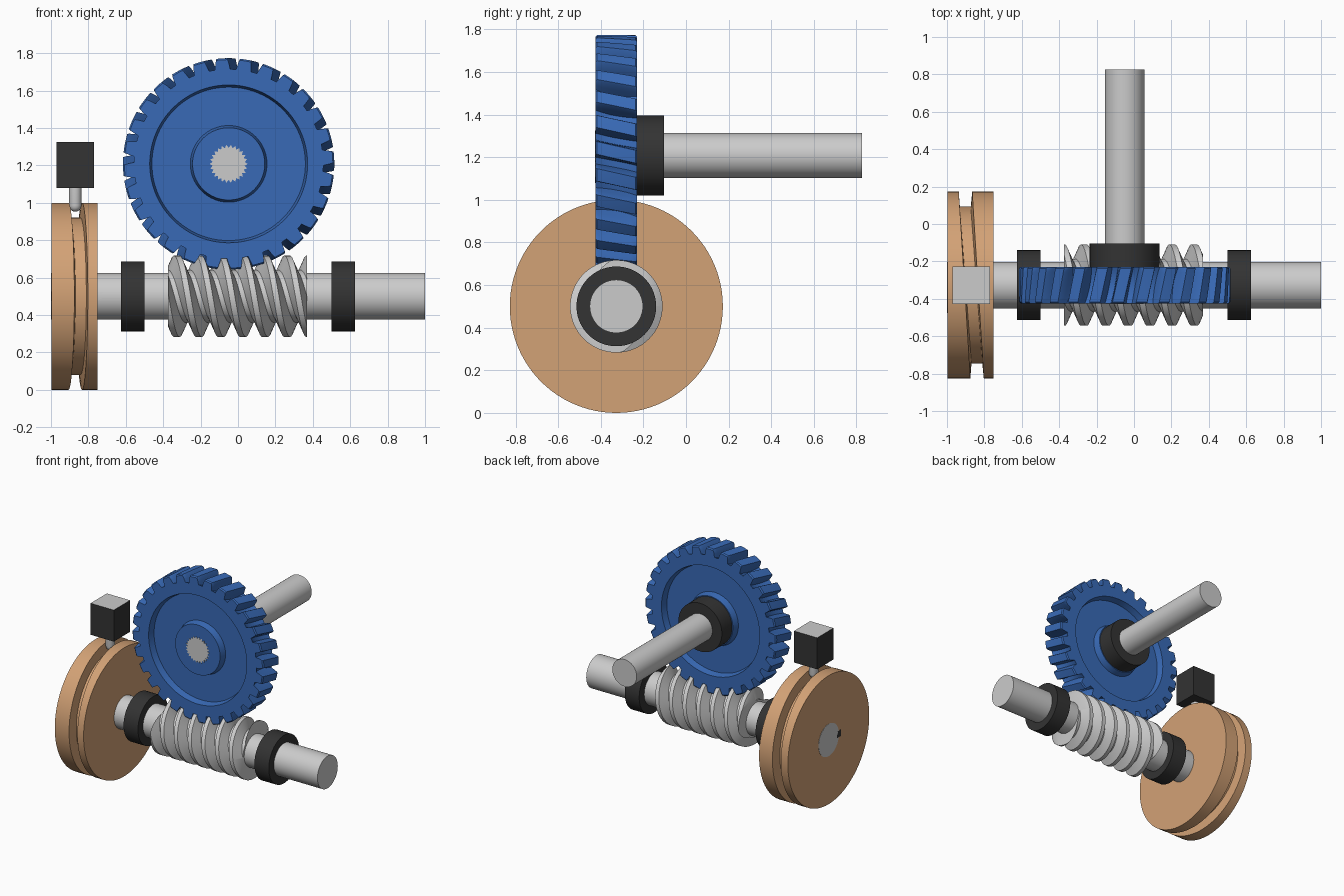
import bpy, bmesh
from math import sin, cos, pi, sqrt, radians, floor
from mathutils import Vector

if "Cube" in bpy.data.objects:
    bpy.data.objects.remove(bpy.data.objects["Cube"])


def material(name, rgb):
    m = bpy.data.materials.new(name)
    m.use_nodes = True
    m.diffuse_color = (*rgb, 1)
    m.node_tree.nodes["Principled BSDF"].inputs["Base Color"].default_value = (*rgb, 1)
    return m


BLUE = material("gear blue", (0.04, 0.144, 0.47))
STEEL = material("steel grey", (0.6, 0.6, 0.6))
TAN = material("cam tan", (0.65, 0.36, 0.18))
BLACK = material("collar black", (0.033, 0.033, 0.033))

YC = -0.327          # plane shared by the worm axis and the wheel
WORM_Z = 0.5
GEAR_X, GEAR_Z = -0.05, 1.208


def on_x(x, r, a):
    """Point around the worm axis; angle runs from top towards the front."""
    return Vector((x, YC - r * sin(a), WORM_Z + r * cos(a)))


def on_y(y, r, a):
    """Point around the wheel axis; clockwise from top as seen in front."""
    return Vector((GEAR_X + r * sin(a), y, GEAR_Z + r * cos(a)))


def finish(name, bm, mat):
    bmesh.ops.recalc_face_normals(bm, faces=bm.faces)
    mesh = bpy.data.meshes.new(name)
    bm.to_mesh(mesh)
    bm.free()
    ob = bpy.data.objects.new(name, mesh)
    bpy.context.collection.objects.link(ob)
    mesh.materials.append(mat)
    bpy.ops.object.select_all(action="DESELECT")
    ob.select_set(True)
    bpy.context.view_layer.objects.active = ob
    bpy.ops.object.shade_smooth_by_angle(angle=radians(32))
    return ob


def loft(name, rings, mat):
    """Skin rings of points, weld the seam, and cap the ends."""
    bm = bmesh.new()
    rows = [[bm.verts.new(p) for p in ring] for ring in rings]
    for a, b in zip(rows, rows[1:]):
        for i in range(len(a) - 1):
            bm.faces.new((a[i], a[i + 1], b[i + 1], b[i]))
    bmesh.ops.remove_doubles(bm, verts=bm.verts, dist=1e-5)
    edges = [e for e in bm.edges if e.is_boundary]
    bmesh.ops.holes_fill(bm, edges=edges, sides=0)
    return finish(name, bm, mat)


def lathe(name, place, profile, mat, n=72):
    angles = [2 * pi * i / n for i in range(n + 1)]
    return loft(name, [[place(t, r, a) for a in angles] for t, r in profile], mat)


def box(name, lo, hi, mat):
    bm = bmesh.new()
    bmesh.ops.create_cube(bm, size=1)
    for v in bm.verts:
        v.co = Vector([l + (c + 0.5) * (h - l) for c, l, h in zip(v.co, lo, hi)])
    return finish(name, bm, mat)


# Worm shaft with a rounded keyway end beside the cam
shaft = lathe("worm_shaft", on_x, [(-1, 0.125), (1, 0.125)], STEEL)
bm = bmesh.new()
bmesh.ops.create_cone(bm, cap_ends=True, segments=24, radius1=0.025, radius2=0.025, depth=0.1)
for v in bm.verts:
    v.co = Vector((v.co.x - 0.75, YC - 0.135 + v.co.z, WORM_Z + v.co.y))
cutter = finish("keyway_cutter", bm, STEEL)
cutter.hide_render = True
cutter.hide_set(True)
cut = shaft.modifiers.new("keyway", "BOOLEAN")
cut.operation = "DIFFERENCE"
cut.object = cutter
box("shaft_key", (-1, YC - 0.15, WORM_Z - 0.025), (-0.76, YC - 0.1, WORM_Z + 0.025), BLACK)

# Worm shaft collars
for side, x in (("right", -0.563), ("left", 0.563)):
    lathe(side + "_collar", on_x, [(x - 0.062, 0.187), (x + 0.062, 0.187)], BLACK)

# Two-start worm thread: sheared rows follow the helix, clipped at flat ends
TEETH, STARTS = 28, 2
PITCH = 0.118
CREST, ROOT = 0.217, 0.14
X0, X1 = -0.375, 0.37
CREST_X = 0.027


def thread_radius(u):
    d = abs(u - floor(u + 0.5))
    t = min(max((d - 0.13) / 0.26, 0), 1)
    return CREST + (ROOT - CREST) * t


knots = [k + f for k in range(-8, 5) for f in (-0.39, -0.13, 0.13, 0.39)]
rings = []
for u in knots:
    ring = []
    for i in range(97):
        turn = i / 96
        x = min(max(CREST_X + PITCH * (u + STARTS * turn), X0), X1)
        r = thread_radius((x - CREST_X) / PITCH - STARTS * turn)
        ring.append(on_x(x, r, 2 * pi * turn))
    rings.append(ring)
loft("worm_thread", rings, STEEL)

# Cam drum with a groove that swings along its width
n = 96
cam = [(-0.998, 0, 0.5), (-0.906, 1, 0.5), (-0.9, 1, 0.42),
       (-0.842, 1, 0.42), (-0.834, 1, 0.5), (-0.75, 0, 0.5)]
loft("cam_drum", [[on_x(x + s * 0.031 * sin(2 * pi * i / n), r, 2 * pi * i / n)
                   for i in range(n + 1)] for x, s, r in cam], TAN)

# Follower: rounded pin and block with a bare top face
pin = [(0.952 + 0.033 * (1 - cos(a)), max(0.033 * sin(a), 0.004))
       for a in (0, pi / 8, pi / 4, 3 * pi / 8, pi / 2)] + [(1.1, 0.033)]
lathe("follower_pin", lambda z, r, a: Vector((-0.87 + r * cos(a), YC + r * sin(a), z)),
      pin, STEEL, 32)
block = box("follower_block", (-0.97, YC - 0.1, 1.08), (-0.77, YC + 0.1, 1.325), BLACK)
block.data.materials.append(STEEL)
for f in block.data.polygons:
    f.material_index = 1 if f.normal.z > 0.5 else 0

# Worm wheel: drafted recess on both faces, slanted teeth with a hollow root
HALF, STEP = 0.0975, 2 * pi / TEETH
PHASE = radians(-1.5)
outline = [(-0.5, 0), (-0.36, 0), (-0.315, 0.45), (-0.265, 0.88), (-0.235, 1), (0, 1),
           (0.235, 1), (0.265, 0.88), (0.315, 0.45), (0.36, 0)]
marks = [(k + f, t) for k in range(TEETH) for f, t in outline] + [(TEETH - 0.5, 0)]


def plain_ring(s, r):
    twist = PHASE + 0.4 * s
    return [on_y(YC + s, r, twist + STEP * f) for f, t in marks]


def tooth_ring(s, tip):
    twist = PHASE + 0.4 * s
    root = GEAR_Z - WORM_Z - sqrt(0.224 ** 2 - s * s)
    return [on_y(YC + s, root + (tip - root) * t, twist + STEP * f) for f, t in marks]


face = [(HALF, 0.08), (HALF, 0.193), (HALF - 0.05, 0.205),
        (HALF - 0.05, 0.41), (HALF, 0.422)]
rings = [plain_ring(-s, r) for s, r in face]
rings.append(tooth_ring(-HALF, 0.557))
rings += [tooth_ring(HALF * 0.92 * k / 4, 0.565) for k in range(-4, 5)]
rings.append(tooth_ring(HALF, 0.557))
rings += [plain_ring(s, r) for s, r in reversed(face)]
loft("worm_wheel", rings, BLUE)

# Output shaft, its collar, and the splined end showing in the hub
lathe("output_shaft", on_y, [(YC, 0.105), (0.827, 0.105)], STEEL)
lathe("output_collar", on_y, [(YC + HALF - 0.001, 0.187), (-0.103, 0.187)], BLACK)
points = 2 * 26
loft("splined_end", [[on_y(y, 0.102 if i % 2 else 0.086, 2 * pi * i / points)
                      for i in range(points + 1)] for y in (YC - HALF - 0.002, YC)], STEEL)
